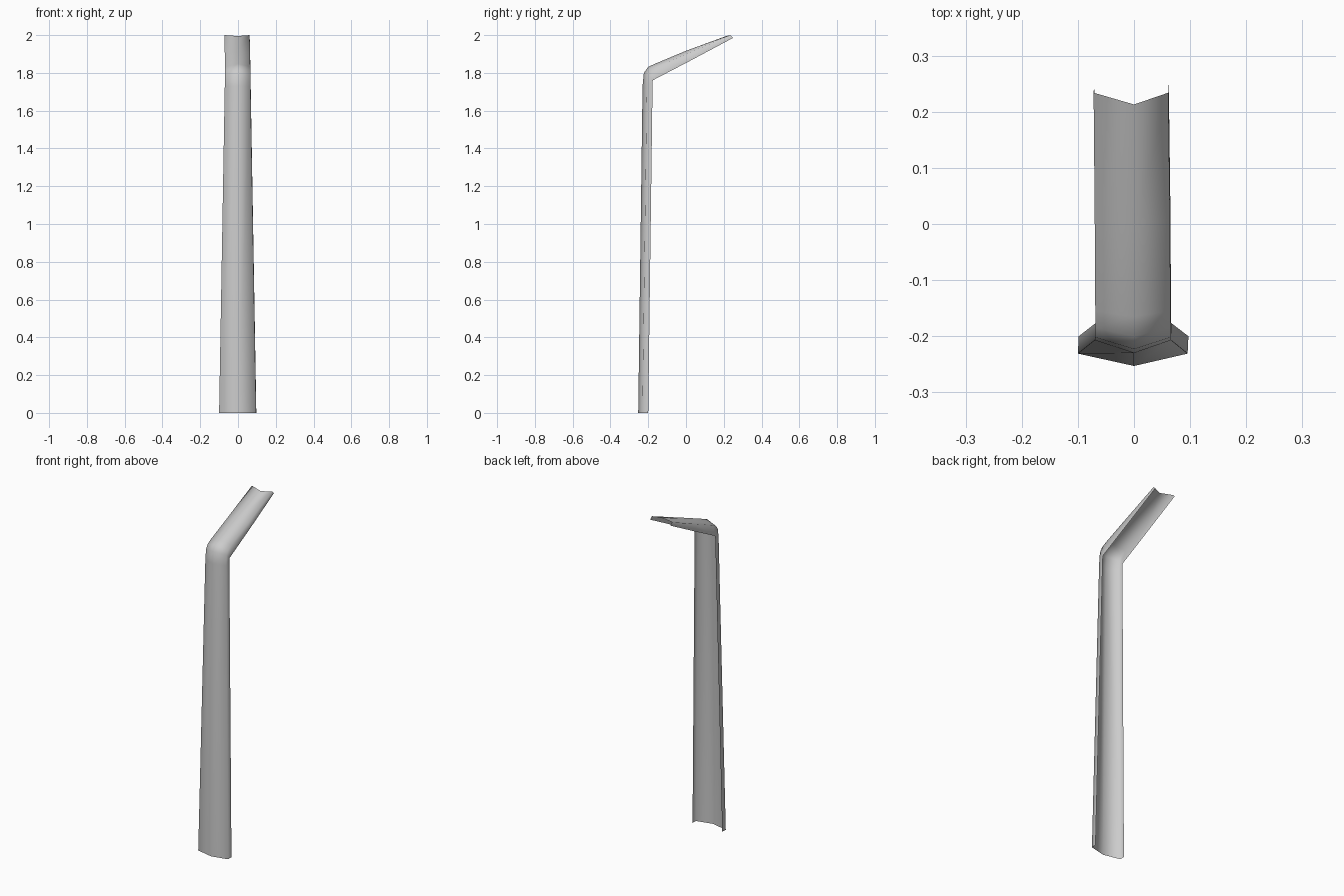
import bpy, bmesh

if "Cube" in bpy.data.objects:
    bpy.data.objects.remove(bpy.data.objects["Cube"])

# Stations along the bent channel: half widths (left, right),
# then (y, z) of the spine, the shoulder crease and the flange edge
STATIONS = [
    ((.100, .097), (-.253, 0.000), (-.231, 0.000), (-.200, 0.000)),
    ((.070, .067), (-.230, 1.730), (-.207, 1.730), (-.177, 1.740)),
    ((.069, .066), (-.223, 1.800), (-.202, 1.790), (-.176, 1.757)),
    ((.069, .066), (-.200, 1.832), (-.185, 1.815), (-.174, 1.762)),
    ((.069, .066), (-.165, 1.848), (-.155, 1.832), (-.164, 1.767)),
    ((.070, .065), (0.000, 1.917), (0.008, 1.902), (0.020, 1.863)),
    ((.072, .062), (0.213, 1.995), (0.234, 2.000), (0.249, 1.985)),
]

bm = bmesh.new()
rows = []
for (left, right), spine, shoulder, flange in STATIONS:
    section = [(-left * .985, *flange), (-left, *shoulder), (0, *spine),
               (right * .985, *shoulder), (right, *flange)]
    rows.append([bm.verts.new(p) for p in section])

# Skin the open sheet between neighbouring stations
for a, b in zip(rows, rows[1:]):
    for i in range(len(a) - 1):
        bm.faces.new((a[i], a[i + 1], b[i + 1], b[i]))
for f in bm.faces:
    f.smooth = True

mesh = bpy.data.meshes.new("bent_channel")
bm.to_mesh(mesh)
bm.free()
obj = bpy.data.objects.new("bent_channel", mesh)
bpy.context.collection.objects.link(obj)
